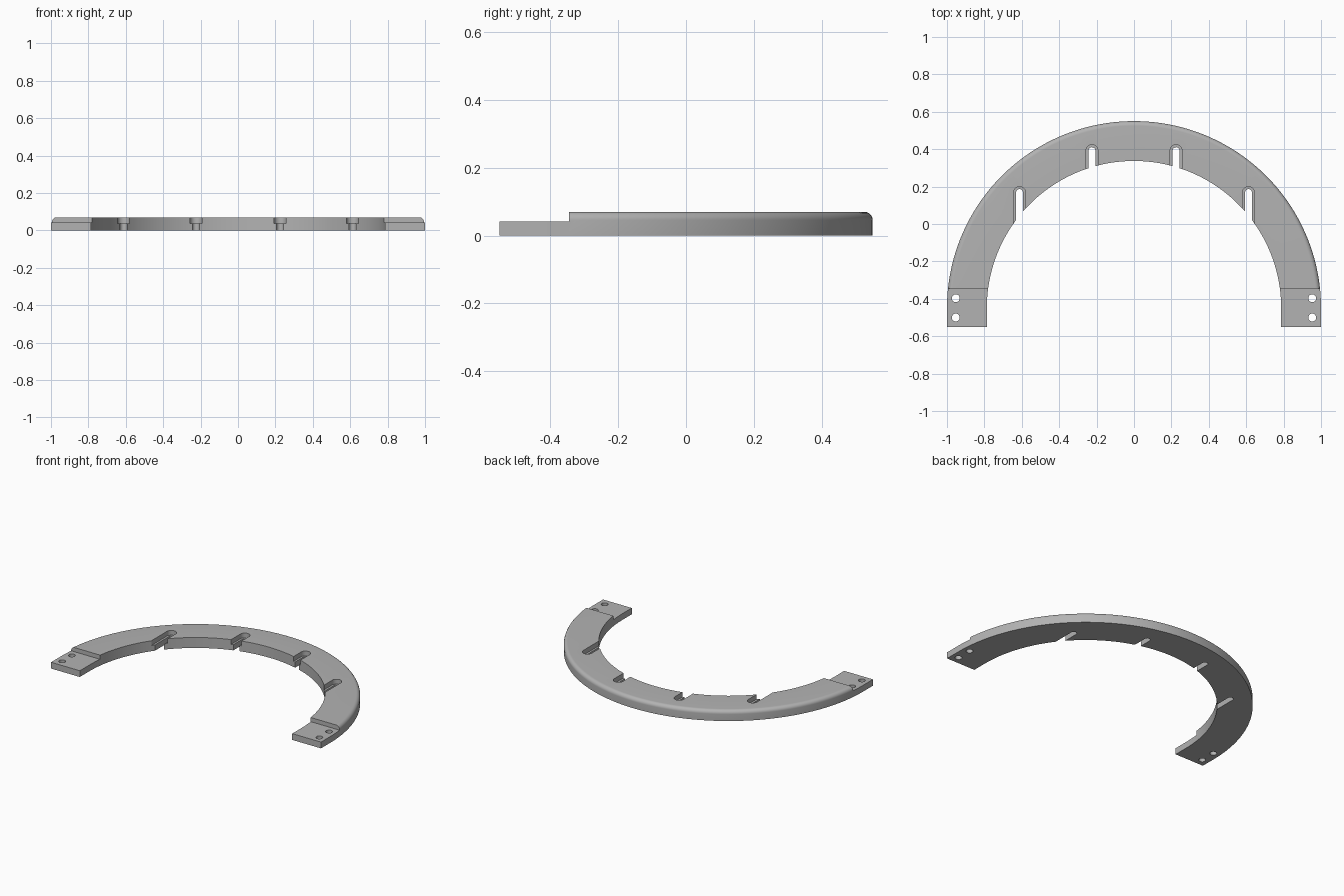
import bpy, bmesh
from math import sin, cos, pi, radians

cube = bpy.data.objects.get("Cube")
if cube:
    bpy.data.objects.remove(cube)

CY, R_OUT, R_IN, FRONT = -0.45, 1.0, 0.787, -0.55
TOP, TAB_TOP, FILLET = 0.07, 0.042, 0.025

grey = bpy.data.materials.new("plain grey")
grey.use_nodes = True
colour = (0.45, 0.45, 0.45, 1)
grey.diffuse_color = colour
grey.node_tree.nodes["Principled BSDF"].inputs["Base Color"].default_value = colour


def finish(name, bm):
    bmesh.ops.recalc_face_normals(bm, faces=bm.faces)
    mesh = bpy.data.meshes.new(name)
    bm.to_mesh(mesh)
    bm.free()
    mesh.materials.append(grey)
    ob = bpy.data.objects.new(name, mesh)
    bpy.context.collection.objects.link(ob)
    return ob


def prism(name, outline, z0, z1):
    bm = bmesh.new()
    face = bm.faces.new([bm.verts.new((x, y, z0)) for x, y in outline])
    ext = bmesh.ops.extrude_face_region(bm, geom=[face])["geom"]
    bmesh.ops.translate(bm, vec=(0, 0, z1 - z0),
                        verts=[v for v in ext if isinstance(v, bmesh.types.BMVert)])
    return finish(name, bm)


def arc(cx, cy, r, a0, a1, n):
    return [(cx + r * cos(a0 + (a1 - a0) * i / n),
             cy + r * sin(a0 + (a1 - a0) * i / n)) for i in range(n + 1)]


# Arch: a section with a rounded outer top edge, swept round a half circle with short straight legs
section = [(R_IN, 0), (R_OUT, 0)]
section += arc(R_OUT - FILLET, TOP - FILLET, FILLET, 0, pi / 2, 8) + [(R_IN, TOP)]
stations = [(0, FRONT)] + [(pi * i / 128, CY) for i in range(129)] + [(pi, FRONT)]
bm = bmesh.new()
rings = [[bm.verts.new((r * cos(a), y + r * sin(a), z)) for r, z in section]
         for a, y in stations]
count = len(section)
for p, q in zip(rings, rings[1:]):
    for i in range(count):
        j = (i + 1) % count
        bm.faces.new((p[i], p[j], q[j], q[i]))
bm.faces.new(rings[0])
bm.faces.new(rings[-1])
arch = finish("arch_plate", bm)

# Cutters: lowered end tabs, stepped slots and screw holes
cutters = [prism("tab_cutter", [(-1.2, -0.8), (1.2, -0.8), (1.2, -0.345), (-1.2, -0.345)],
                 TAB_TOP, 0.2)]
for side in (-1, 1):
    for x, end in ((0.225, 0.392), (0.612, 0.168)):
        for label, r, z0 in (("slot", 0.0185, -0.1), ("slot_recess", 0.032, 0.038)):
            outline = arc(side * x, end, r, 0, pi, 16)
            outline += [(side * x - r, end - 0.25), (side * x + r, end - 0.25)]
            cutters.append(prism(label + "_cutter", outline, z0, 0.2))
    for y in (-0.397, -0.5):
        hole = arc(side * 0.953, y, 0.021, 0, 2 * pi, 32)[:-1]
        cutters.append(prism("hole_cutter", hole, -0.1, 0.2))

bpy.ops.object.select_all(action='DESELECT')
bpy.context.view_layer.objects.active = arch
arch.select_set(True)
for cutter in cutters:
    mod = arch.modifiers.new("cut", 'BOOLEAN')
    mod.operation, mod.solver, mod.object = 'DIFFERENCE', 'EXACT', cutter
    bpy.ops.object.modifier_apply(modifier=mod.name)
    bpy.data.objects.remove(cutter)

bpy.ops.object.shade_smooth_by_angle(angle=radians(30))
